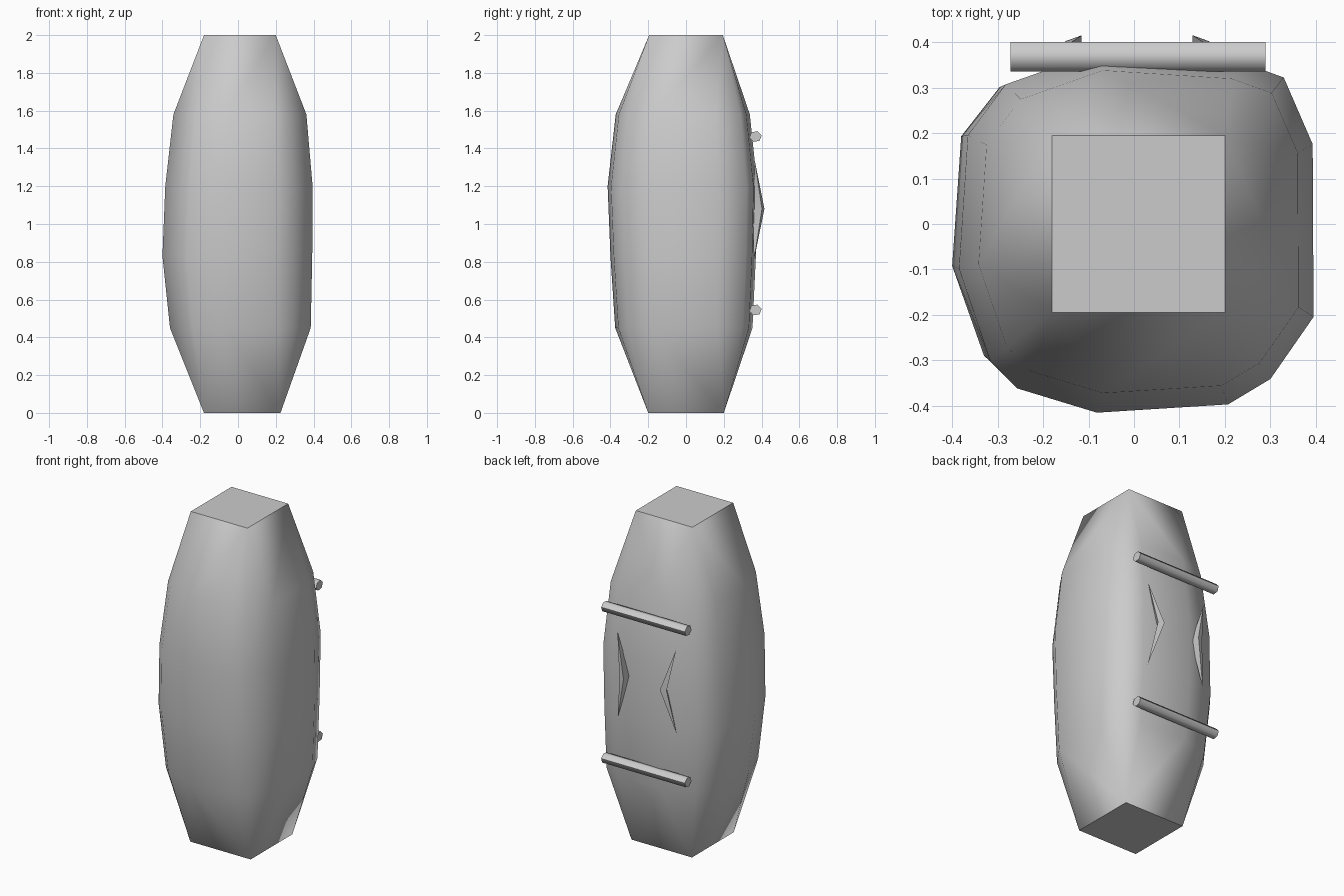
import bpy, bmesh, math

if "Cube" in bpy.data.objects:
    bpy.data.objects.remove(bpy.data.objects["Cube"])

def finish(name, bm, angle):
    bmesh.ops.recalc_face_normals(bm, faces=bm.faces)
    me = bpy.data.meshes.new(name)
    bm.to_mesh(me)
    bm.free()
    ob = bpy.data.objects.new(name, me)
    bpy.context.collection.objects.link(ob)
    bpy.context.view_layer.objects.active = ob
    ob.select_set(True)
    bpy.ops.object.shade_smooth_by_angle(angle=math.radians(angle))
    ob.select_set(False)
    return ob

# Body: rounded-square sections between two square caps, wrapped in a hull
outline = [(-.38, .19), (-.295, .3), (-.09, .37), (.23, .35), (.33, .315),
           (.395, .17), (.397, -.205), (.3, -.34), (.205, -.395),
           (-.09, -.413), (-.27, -.36), (-.33, -.3), (-.4, -.1)]
# height, x min, x max, y min, y max
levels = [(.45, -.36, .385, -.375, .352), (.83, -.4, .393, -.4, .37),
          (1.2, -.385, .395, -.415, .378), (1.58, -.342, .362, -.372, .338)]
bm = bmesh.new()
for z, x0, x1, y0, y1 in levels:
    for x, y in outline:
        px = x0 + (x + .4) / .797 * (x1 - x0)
        py = y0 + (y + .413) / .783 * (y1 - y0)
        bm.verts.new((px, py, z))
for z, x0, x1, h in [(0, -.18, .225, .2), (2, -.18, .2, .195)]:
    for x in (x0, x1):
        for y in (-h, h):
            bm.verts.new((x, y, z))
res = bmesh.ops.convex_hull(bm, input=bm.verts)
loose = {v for v in res["geom_interior"] if isinstance(v, bmesh.types.BMVert)}
bmesh.ops.delete(bm, geom=list(loose), context='VERTS')
finish("body", bm, 50)

# Two horizontal bars across the back
for name, z in (("upper_bar", 1.463), ("lower_bar", .545)):
    bm = bmesh.new()
    ends = []
    for x in (-.272, .289):
        ends.append([bm.verts.new((x, .368 + .033 * math.cos(a), z + .03 * math.sin(a)))
                     for a in (math.tau * i / 6 + .2 for i in range(6))])
    for i in range(6):
        j = (i + 1) % 6
        bm.faces.new((ends[0][i], ends[0][j], ends[1][j], ends[1][i]))
    bm.faces.new(ends[0])
    bm.faces.new(ends[1])
    finish(name, bm, 62)

# Pair of bent pointed handles, bowed towards each other
for name, side in (("left_handle", -1), ("right_handle", 1)):
    bm = bmesh.new()
    P = lambda x, y, z: bm.verts.new((side * x + .007, y, z))
    tips = [P(.198, .365, 1.33), P(.198, .36, .81)]
    mid = [P(.122, .415, 1.08), P(.122, .352, 1.08), P(.158, .402, 1.08)]
    for t in tips:
        for i in range(3):
            bm.faces.new((t, mid[i], mid[(i + 1) % 3]))
    finish(name, bm, 40)
